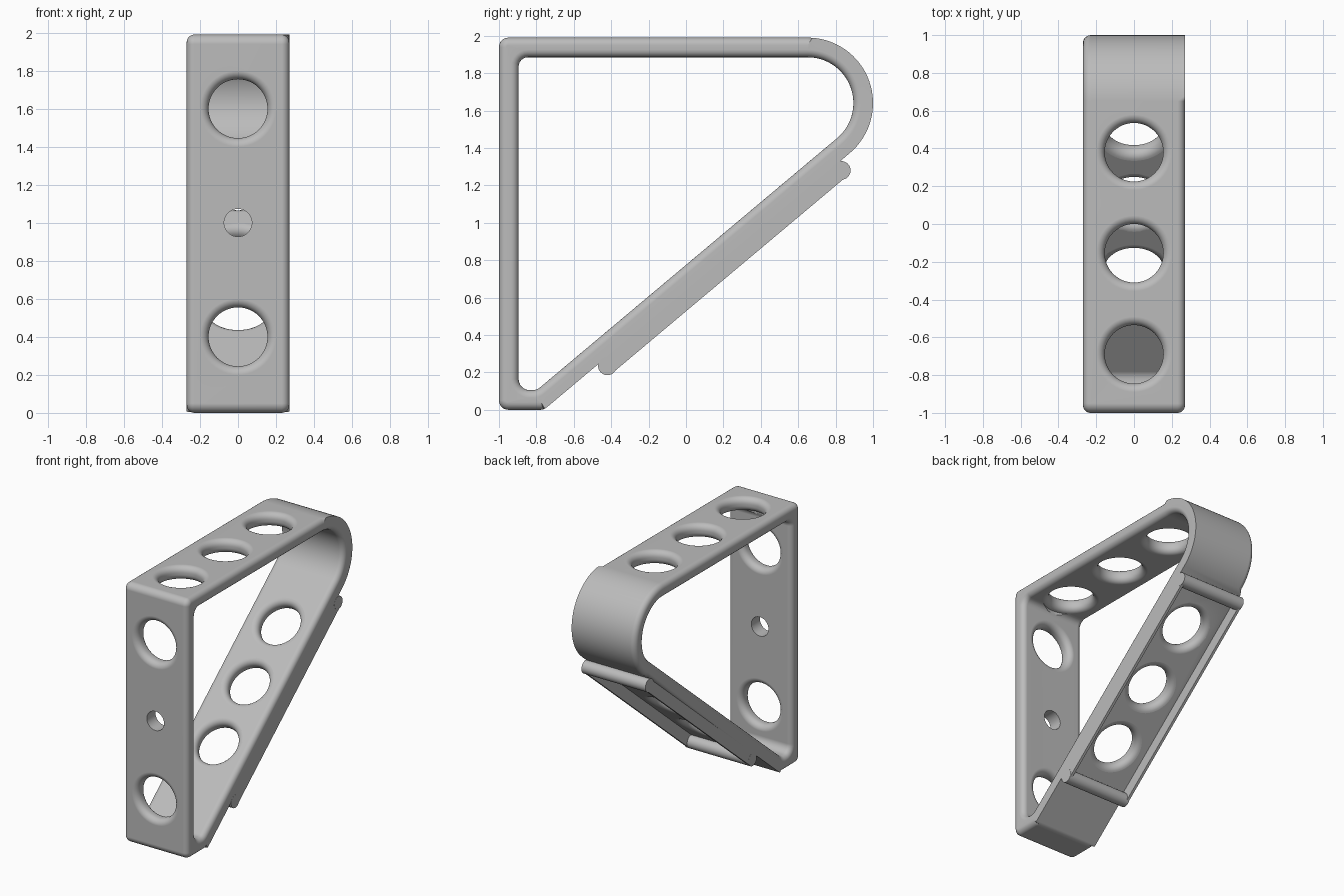
import bpy, bmesh, math
from mathutils import Vector, Matrix

cube = bpy.data.objects.get("Cube")
if cube:
    bpy.data.objects.remove(cube, do_unlink=True)

HALF_W, TOP, THICK = 0.27, 1.99, 0.105
SLOPE = math.radians(40)
FOOT = -0.76                       # where the underside of the slope meets the base
ALONG = Vector((0, math.cos(SLOPE), math.sin(SLOPE)))
OUT = Vector((0, math.sin(SLOPE), -math.cos(SLOPE)))
ROD_LOW, ROD_HIGH = Vector((0, -0.42, 0.235)), Vector((0, 0.83, 1.28))

grey = bpy.data.materials.new("plain grey")
grey.use_nodes = True
grey.diffuse_color = (0.5, 0.5, 0.5, 1)
grey.node_tree.nodes["Principled BSDF"].inputs["Base Color"].default_value = (0.5, 0.5, 0.5, 1)


def finish(name, bm):
    bmesh.ops.recalc_face_normals(bm, faces=bm.faces[:])
    mesh = bpy.data.meshes.new(name)
    bm.to_mesh(mesh)
    bm.free()
    mesh.materials.append(grey)
    obj = bpy.data.objects.new(name, mesh)
    bpy.context.collection.objects.link(obj)
    return obj


def activate(obj):
    bpy.ops.object.select_all(action='DESELECT')
    obj.select_set(True)
    bpy.context.view_layer.objects.active = obj


def smooth(obj):
    activate(obj)
    bpy.ops.object.shade_smooth_by_angle(angle=math.radians(35))


def slope_y(z, inset):
    return FOOT + z / math.tan(SLOPE) - inset / math.sin(SLOPE)


def rounded(corners):
    """Round each (y, z, radius, segments) corner of a closed outline."""
    points = []
    for i, (y, z, r, n) in enumerate(corners):
        p = Vector((y, z))
        a = (Vector(corners[i - 1][:2]) - p).normalized()
        b = (Vector(corners[(i + 1) % len(corners)][:2]) - p).normalized()
        half = a.angle(b) / 2
        c = p + (a + b).normalized() * r / math.sin(half)
        u = p + a * r / math.tan(half) - c
        v = p + b * r / math.tan(half) - c
        total = u.angle(v)
        for k in range(n + 1):
            t = total * k / n
            points.append(c + (u * math.sin(total - t) + v * math.sin(t)) / math.sin(total))
    return points


def outline(inset, radii):
    low, high, front = inset, TOP - inset, -1 + inset
    spots = [(front, low), (slope_y(low, inset), low), (slope_y(high, inset), high), (front, high)]
    return rounded([(y, z, r, n) for (y, z), r, n in zip(spots, radii, (6, 6, 32, 6))])


# Bent band: outer and inner outlines joined into a hollow frame
bm = bmesh.new()
outer = outline(0, (0.05, 0.06, 0.35, 0.05))
inner = outline(THICK, (0.06, 0.06, 0.245, 0.05))
loops = [[bm.verts.new((x, p.x, p.y)) for p in line]
         for x, line in ((-HALF_W, outer), (HALF_W, outer), (HALF_W, inner), (-HALF_W, inner))]
count = len(outer)
for s in range(4):
    a, b = loops[s], loops[(s + 1) % 4]
    for i in range(count):
        j = (i + 1) % count
        bm.faces.new((a[i], a[j], b[j], b[i]))

# Round the rims, leaving the outside of the slope and one side of the bend sharp
rims = []
bend_end = 14 + 32
for s, loop in enumerate(loops):
    for i in range(count):
        on_slope = 10 <= i <= 13
        on_bend = 13 < i < bend_end
        if s < 2 and (on_slope or (s == 1 and on_bend)):
            continue
        rims.append(bm.edges.get((loop[i], loop[(i + 1) % count])))
bmesh.ops.bevel(bm, geom=rims, offset=0.04, offset_type='OFFSET', segments=5,
                profile=0.5, affect='EDGES', clamp_overlap=True)
band = finish("bracket_band", bm)


# Hole cutters, flared so that the hole rims come out rounded
def add_cutter(bm, centre, axis, radius, flare):
    h = THICK / 2
    half = [(radius, 0)] if flare else []
    if flare:
        half = [(radius + flare * (1 - math.cos(t)), h - flare + flare * math.sin(t))
                for t in (math.pi / 2 * k / 6 for k in range(7))]
    half.append((half[-1][0] if half else radius, h + 0.03))
    profile = [(r, -d) for r, d in reversed(half)] + half
    turn = Vector((0, 0, 1)).rotation_difference(axis).to_matrix()
    n = 48
    rings = [[bm.verts.new(centre + turn @ Vector((r * math.cos(2 * math.pi * k / n),
                                                   r * math.sin(2 * math.pi * k / n), d)))
              for k in range(n)] for r, d in profile]
    for a, b in zip(rings, rings[1:]):
        for k in range(n):
            m = (k + 1) % n
            bm.faces.new((a[k], a[m], b[m], b[k]))
    bm.faces.new(rings[0][::-1])
    bm.faces.new(rings[-1])


bm = bmesh.new()
mid = THICK / 2
BIG, FLARE = 0.155, 0.045
for z in (0.4, 1.6):
    add_cutter(bm, Vector((0, -1 + mid, z)), Vector((0, 1, 0)), BIG, FLARE)
add_cutter(bm, Vector((0, -1 + mid, 1)), Vector((0, 1, 0)), 0.073, 0)
for y in (-0.69, -0.155, 0.38):
    add_cutter(bm, Vector((0, y, TOP - mid)), Vector((0, 0, 1)), BIG, FLARE)
foot_point = Vector((0, FOOT, 0))
centre = ((ROD_LOW + ROD_HIGH) / 2 - foot_point).dot(ALONG)
for step in (-0.49, 0, 0.49):
    add_cutter(bm, foot_point + ALONG * (centre + step) - OUT * mid, OUT, BIG, FLARE)
cutter = finish("hole_cutter", bm)
cutter.hide_render = True

cut = band.modifiers.new("holes", 'BOOLEAN')
cut.operation = 'DIFFERENCE'
cut.solver = 'EXACT'
cut.object = cutter
activate(band)
bpy.ops.object.modifier_apply(modifier="holes")
bpy.data.objects.remove(cutter, do_unlink=True)
smooth(band)
weighted = band.modifiers.new("even_shading", 'WEIGHTED_NORMAL')
weighted.keep_sharp = True

# Cross rods under the slope
for name, spot in (("lower_rod", ROD_LOW), ("upper_rod", ROD_HIGH)):
    bm = bmesh.new()
    bmesh.ops.create_cone(bm, cap_ends=True, segments=32, radius1=0.05, radius2=0.05,
                          depth=2 * HALF_W + 0.002,
                          matrix=Matrix.Translation(spot) @ Matrix.Rotation(math.pi / 2, 4, 'Y'))
    smooth(finish(name, bm))

# Thin ribs along both edges of the slope, between the rods
RIB_W, RIB_D = 0.02, 0.085
length = (ROD_HIGH - ROD_LOW).length
for name, side in (("left_rib", 1), ("right_rib", -1)):
    bm = bmesh.new()
    place = foot_point + ALONG * centre + OUT * RIB_D / 2
    place.x = side * (HALF_W - RIB_W / 2)
    bmesh.ops.create_cube(bm, size=1, matrix=Matrix.Translation(place)
                          @ Matrix.Rotation(SLOPE, 4, 'X')
                          @ Matrix.Diagonal((RIB_W, length, RIB_D, 1)))
    finish(name, bm)
